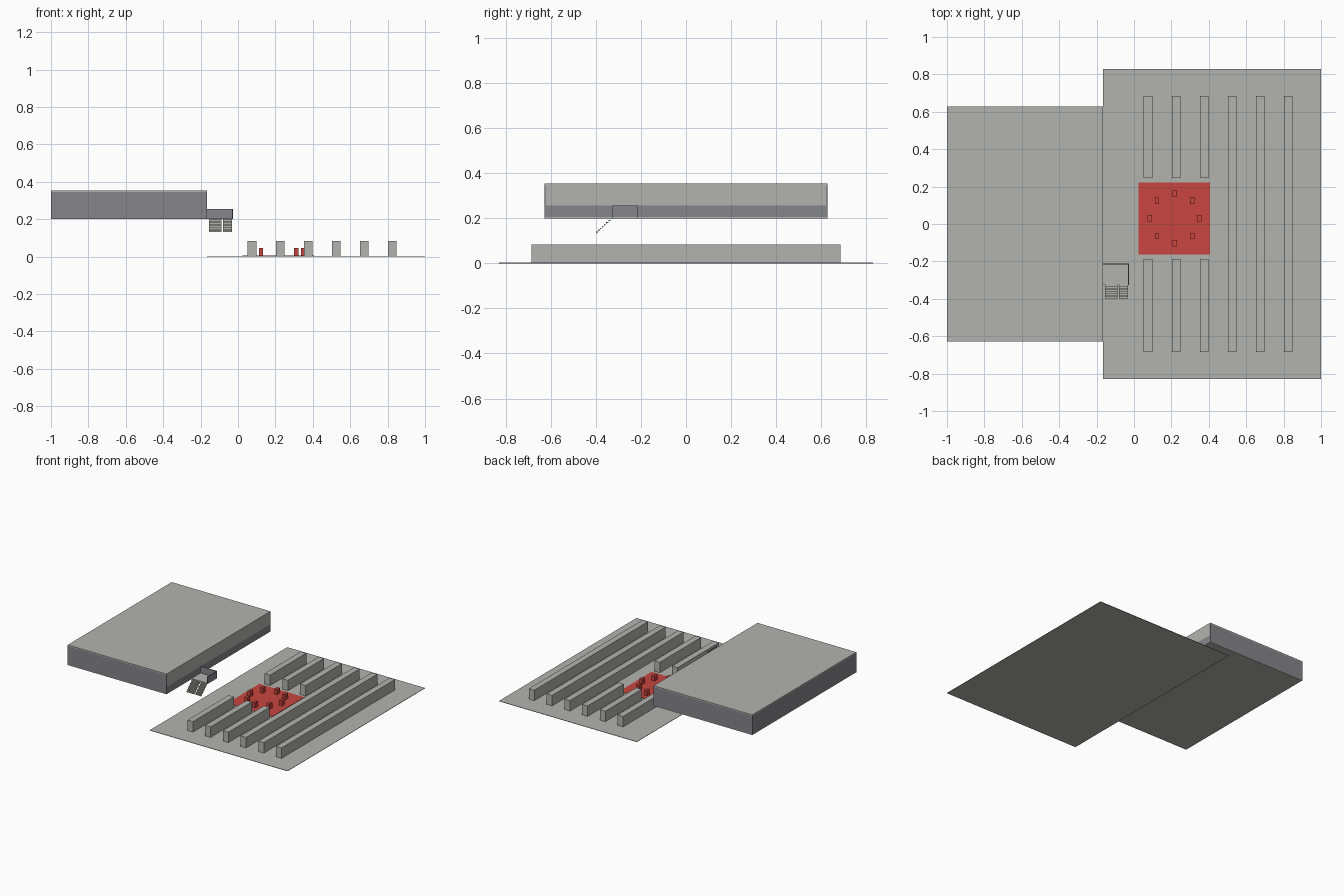
import bpy
import bmesh
from math import cos, sin, tau

if "Cube" in bpy.data.objects:
    bpy.data.objects.remove(bpy.data.objects["Cube"], do_unlink=True)


def material(name, rgb):
    m = bpy.data.materials.new(name)
    m.use_nodes = True
    color = (*rgb, 1)
    m.diffuse_color = color
    m.node_tree.nodes["Principled BSDF"].inputs["Base Color"].default_value = color
    return m


concrete = material("light grey", (0.45, 0.45, 0.43))
glazing = material("smoky grey", (0.235, 0.235, 0.26))
red = material("red", (0.58, 0.06, 0.05))


def boxes(name, mat, *ranges):
    """One object of boxes, each given as (x0, x1, y0, y1, z0, z1)."""
    bm = bmesh.new()
    for x0, x1, y0, y1, z0, z1 in ranges:
        for v in bmesh.ops.create_cube(bm, size=1)["verts"]:
            v.co = (x1 if v.co.x > 0 else x0,
                    y1 if v.co.y > 0 else y0,
                    z1 if v.co.z > 0 else z0)
    mesh = bpy.data.meshes.new(name)
    bm.to_mesh(mesh)
    bm.free()
    mesh.materials.append(mat)
    ob = bpy.data.objects.new(name, mesh)
    bpy.context.collection.objects.link(ob)
    return ob


# Lower floor and carpet
EDGE = -0.165
boxes("ground_floor", concrete, (EDGE, 1, -0.83, 0.83, 0, 0.003))
boxes("carpet", red, (0.025, 0.405, -0.162, 0.222, 0.003, 0.006))

# Rows of shelves; the first three are split around the carpet
for i in range(6):
    x = 0.052 + 0.15 * i
    spans = [(-0.685, -0.187), (0.247, 0.685)] if i < 3 else [(-0.685, 0.685)]
    boxes(f"shelf_row_{i + 1}", concrete,
          *[(x, x + 0.046, a, b, 0.003, 0.083) for a, b in spans])

# Ring of stools on the carpet
for i in range(8):
    x = 0.217 + 0.133 * cos(tau * i / 8)
    y = 0.03 + 0.133 * sin(tau * i / 8)
    boxes(f"stool_{i + 1}", red,
          (x - 0.012, x + 0.012, y - 0.017, y + 0.017, 0.006, 0.046))

# Raised hall: slabs, glazed walls, and a solid wall above a glazed band
S, N, T = -0.628, 0.628, 0.006
LOW, HIGH, BAND = 0.205, 0.345, 0.256
boxes("hall_floor", concrete, (-1, EDGE, S, N, 0.2, LOW))
boxes("hall_roof", concrete, (-1, EDGE, S, N, HIGH, 0.354))
boxes("hall_glazing", glazing,
      (-1, EDGE, S, S + T, LOW, HIGH),
      (-1, EDGE, N - T, N, LOW, HIGH),
      (-1, T - 1, S + T, N - T, LOW, HIGH),
      (EDGE - T, EDGE, S + T, N - T, LOW, BAND))
boxes("hall_upper_wall", concrete, (EDGE - T, EDGE, S + T, N - T, BAND, HIGH))

# Landing with side and rear railings
boxes("landing", concrete, (EDGE, -0.028, -0.327, -0.212, 0.2, LOW))
boxes("landing_railings", glazing,
      (EDGE, -0.028, -0.216, -0.212, LOW, BAND),
      (-0.032, -0.028, -0.327, -0.216, LOW, BAND))

# Two parallel flights of steps
STEPS = 8
for name, x0, x1 in (("wide_steps", -0.156, -0.088), ("narrow_steps", -0.081, -0.031)):
    treads = []
    for i in range(STEPS):
        y, z = -0.327 - 0.009 * i, 0.2 - 0.0085 * i
        treads += [(x0, x1, y - 0.009, y, z - 0.003, z),
                   (x0, x1, y - 0.009, y - 0.007, z - 0.0085, z - 0.003)]
    boxes(name, concrete, *treads)
